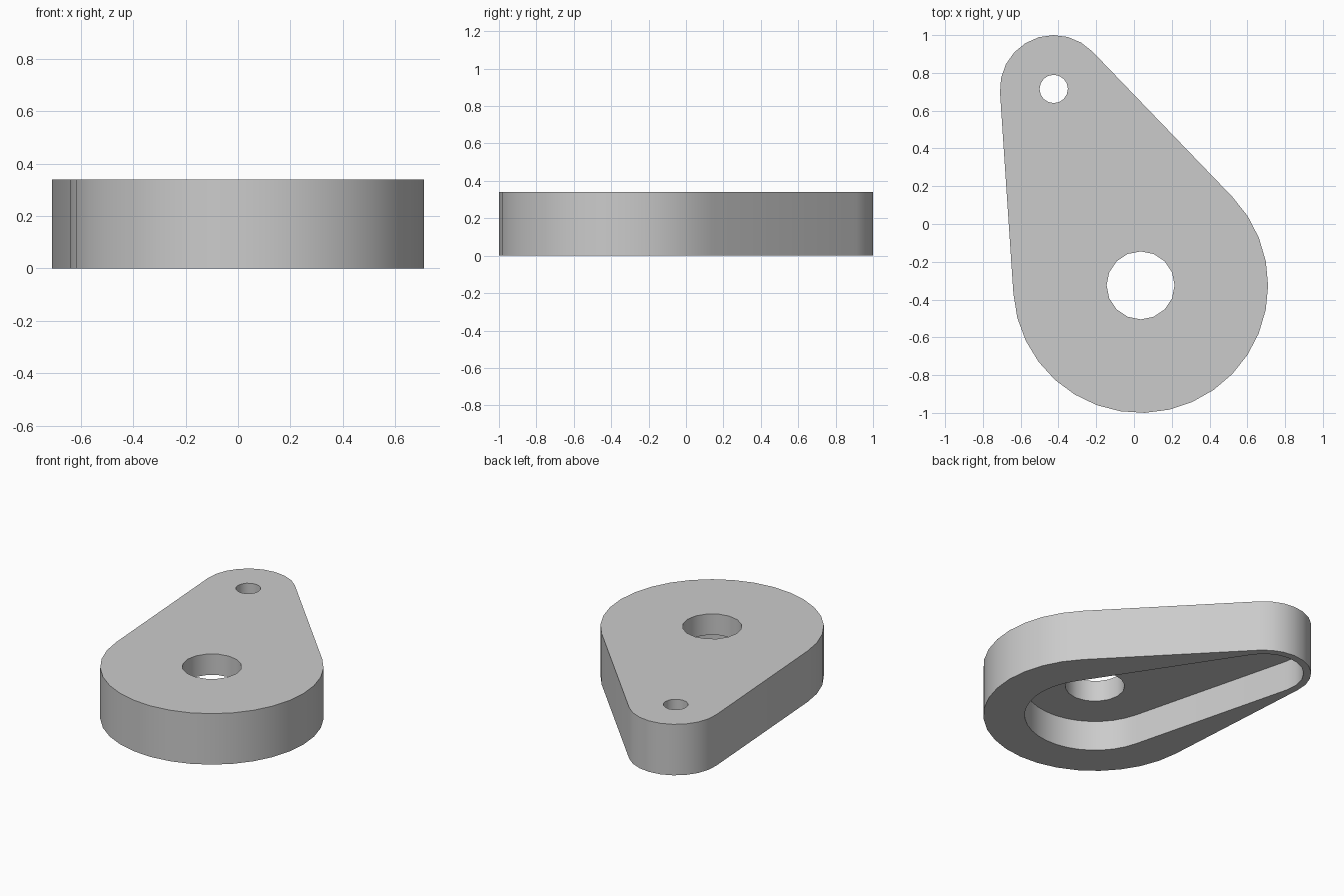
import bpy, bmesh, math
from mathutils import Vector

cube = bpy.data.objects.get("Cube")
if cube:
    bpy.data.objects.remove(cube, do_unlink=True)

HEIGHT, FLOOR = 0.34, 0.20
BIG, SMALL = Vector((0.035, -0.325)), Vector((-0.425, 0.715))


def arc(centre, radius, start, end, steps):
    """Points along an arc, both ends included."""
    angles = [start + (end - start) * i / steps for i in range(steps + 1)]
    return [centre + radius * Vector((math.cos(a), math.sin(a))) for a in angles]


def circle(centre, radius, steps):
    return arc(centre, radius, 0, math.tau, steps)[:-1]


def teardrop(big_radius, small_radius):
    """Two round ends joined by their outer tangents."""
    axis = SMALL - BIG
    phi = math.atan2(axis.y, axis.x)
    alpha = math.acos((big_radius - small_radius) / axis.length)
    return (arc(SMALL, small_radius, phi - alpha, phi + alpha, 9)
            + arc(BIG, big_radius, phi + alpha, phi + math.tau - alpha, 20))


bm = bmesh.new()


def loop(points, z):
    verts = [bm.verts.new((p.x, p.y, z)) for p in points]
    edges = [bm.edges.new((v, verts[i - 1])) for i, v in enumerate(verts)]
    return verts, edges


def wall(lower, upper):
    for i in range(len(lower[0])):
        bm.faces.new((lower[0][i - 1], lower[0][i], upper[0][i], upper[0][i - 1]))


def cap(*loops):
    edges = [e for ring in loops for e in ring[1]]
    bmesh.ops.triangle_fill(bm, edges=edges, use_beauty=True)


# Outer body outline, underside pocket and the two through holes
outer, pocket = teardrop(0.675, 0.285), teardrop(0.425, 0.24)
pivot_hole, pin_hole = circle(BIG, 0.18, 16), circle(SMALL, 0.075, 16)

outer_low, outer_top = loop(outer, 0), loop(outer, HEIGHT)
pocket_low, pocket_top = loop(pocket, 0), loop(pocket, FLOOR)
pivot_low, pivot_top = loop(pivot_hole, FLOOR), loop(pivot_hole, HEIGHT)
pin_low, pin_top = loop(pin_hole, FLOOR), loop(pin_hole, HEIGHT)

# Flat faces: top, underside rim and pocket ceiling
cap(outer_top, pivot_top, pin_top)
cap(outer_low, pocket_low)
cap(pocket_top, pivot_low, pin_low)

# Upright walls
wall(outer_low, outer_top)
wall(pocket_low, pocket_top)
wall(pivot_low, pivot_top)
wall(pin_low, pin_top)

bmesh.ops.recalc_face_normals(bm, faces=bm.faces)
mesh = bpy.data.meshes.new("lever_plate")
bm.to_mesh(mesh)
bm.free()

# Plain grey finish
grey = bpy.data.materials.new("light_grey")
grey.use_nodes = True
colour = (0.6, 0.6, 0.6, 1)
grey.diffuse_color = colour
grey.node_tree.nodes["Principled BSDF"].inputs["Base Color"].default_value = colour
mesh.materials.append(grey)

plate = bpy.data.objects.new("lever_plate", mesh)
bpy.context.collection.objects.link(plate)
bpy.ops.object.select_all(action="DESELECT")
plate.select_set(True)
bpy.context.view_layer.objects.active = plate
bpy.ops.object.shade_smooth_by_angle(angle=math.radians(30))
